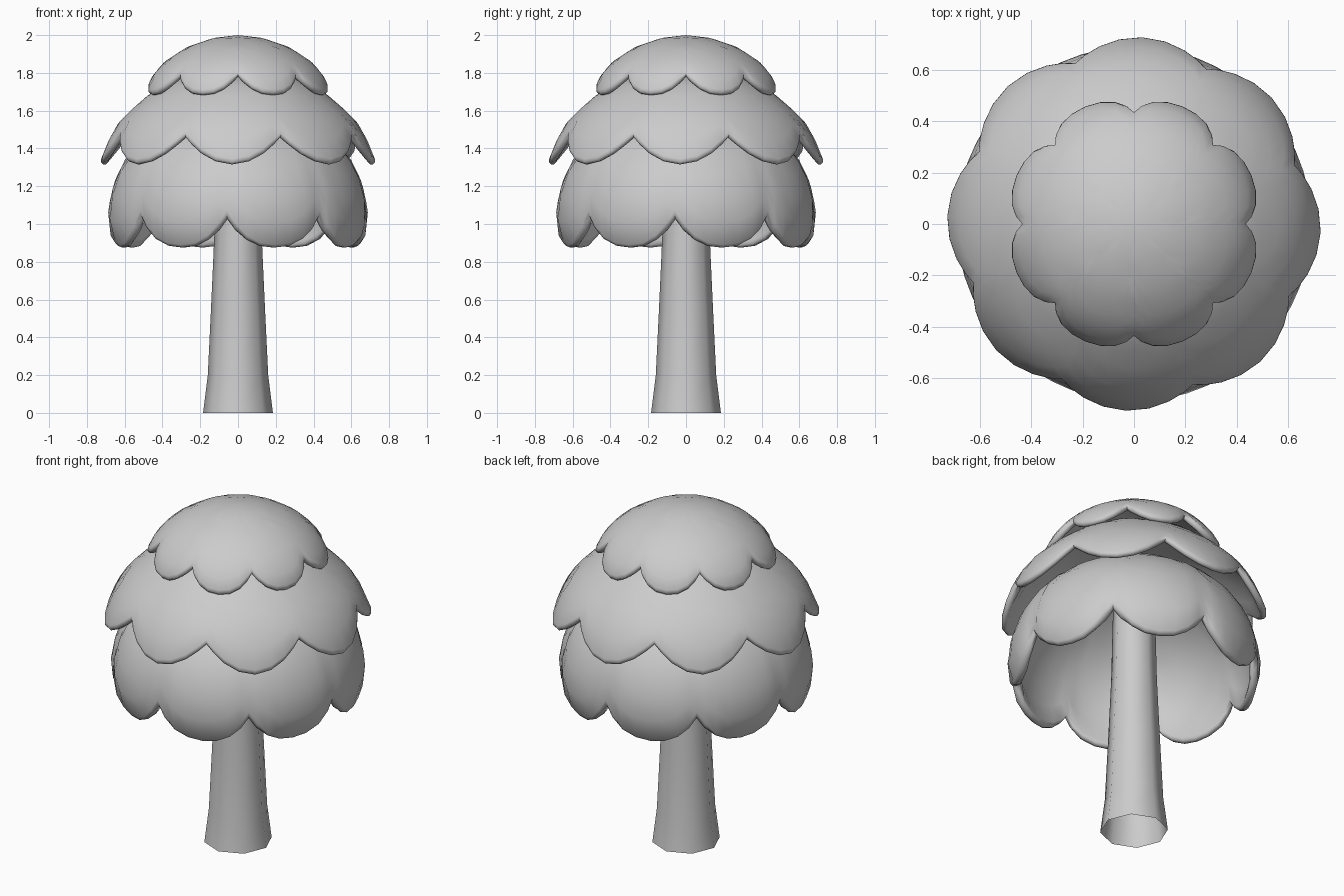
import bpy, bmesh, math
from mathutils import Vector

if "Cube" in bpy.data.objects:
    bpy.data.objects.remove(bpy.data.objects["Cube"])

LOBES = 8


def finish(name, bm, angle):
    bmesh.ops.remove_doubles(bm, verts=bm.verts, dist=0.0005)
    bmesh.ops.recalc_face_normals(bm, faces=bm.faces)
    me = bpy.data.meshes.new(name)
    bm.to_mesh(me)
    bm.free()
    ob = bpy.data.objects.new(name, me)
    bpy.context.collection.objects.link(ob)
    bpy.ops.object.select_all(action='DESELECT')
    ob.select_set(True)
    bpy.context.view_layer.objects.active = ob
    bpy.ops.object.shade_smooth_by_angle(angle=math.radians(angle))
    return ob


def skin(name, columns, angle=80):
    """Join (r, z) columns, each with its own azimuth, into a closed ring of quads."""
    bm = bmesh.new()
    grid = [[bm.verts.new((r * math.cos(a), r * math.sin(a), z)) for r, z in pts]
            for a, pts in columns]
    for i, col in enumerate(grid):
        nxt = grid[(i + 1) % len(grid)]
        for k in range(len(col) - 1):
            bm.faces.new((col[k], col[k + 1], nxt[k + 1], nxt[k]))
    return finish(name, bm, angle)


def tier(name, profile, notch, centre, power, pinch, thick, inner_fill=0.0, segs=8, rows=9):
    """Hollow scalloped shell; notch = profile index where the gaps between lobes end."""
    pts = [Vector(p) for p in profile]
    dist = [0.0]
    for a, b in zip(pts, pts[1:]):
        dist.append(dist[-1] + (b - a).length)
    total, cut = dist[-1], dist[notch] - 0.02

    def at(d):
        d = min(max(d, 0.0), total)
        for i in range(len(pts) - 1):
            if d <= dist[i + 1] + 1e-9:
                return pts[i].lerp(pts[i + 1], (d - dist[i]) / (dist[i + 1] - dist[i]))
        return pts[-1].copy()

    def tangent(d):
        return (at(d + 0.03) - at(d - 0.03)).normalized()

    columns = []
    for c in range(LOBES * segs):
        lin = (c % segs) / segs * 2 - 1
        u = 0.5 * lin + 0.5 * math.sin(lin * math.pi / 2)   # more columns near the gaps
        f = 1 - abs(u) ** power
        ang = math.radians(centre + 45 * (c // segs) + 22.5 * u)
        outer, inner = [], []
        end_out = cut + (total - cut) * f
        end_in = cut + (total - cut) * (inner_fill + (1 - inner_fill) * f)
        for k in range(rows + 1):
            t = k / rows
            squeeze = 1 - pinch * (1 - f) * t ** 4
            p = at(end_out * t)
            outer.append((p.x * squeeze, p.y))
            d = end_in * t
            tg = tangent(d)
            q = at(d) + Vector((tg.y, -tg.x)) * thick
            inner.append((max(q.x, 0) * squeeze if k else 0, q.y))
        # rounded lip between the two skins
        a, b, tg = Vector(outer[-1]), Vector(inner[-1]), tangent(end_out)
        lip = [tuple((a + b) / 2 + (a - b) / 2 * math.cos(w) + tg * thick * 0.6 * math.sin(w))
               for w in (math.pi / 4, math.pi / 2, 3 * math.pi / 4)]
        columns.append((ang, outer + lip + inner[::-1]))
    return skin(name, columns)


# Trunk: eight-sided flared tube, open below
trunk_profile = [(0.185, 0), (0.16, 0.2), (0.143, 0.55), (0.125, 0.95), (0.11, 1.6)]
skin("trunk", [(i * math.tau / 8, trunk_profile) for i in range(8)])

# Three overlapping foliage tiers
tier("lower_foliage",
     [(0, 1.65), (0.3, 1.58), (0.5, 1.45), (0.6, 1.34), (0.655, 1.23), (0.687, 1.11),
      (0.692, 1.055), (0.685, 0.95), (0.657, 0.89)],
     6, -72.5, 2.5, 0.02, 0.045, 0.2)
tier("middle_foliage",
     [(0, 1.82), (0.25, 1.79), (0.41, 1.735), (0.54, 1.63), (0.63, 1.54), (0.672, 1.475),
      (0.725, 1.345)],
     5, -2.5, 1.9, 0.0, 0.04)
tier("upper_foliage",
     [(0, 2.0), (0.13, 1.985), (0.27, 1.937), (0.39, 1.86), (0.445, 1.80), (0.475, 1.755),
      (0.493, 1.712)],
     4, 22.5, 2.4, 0.01, 0.04)
